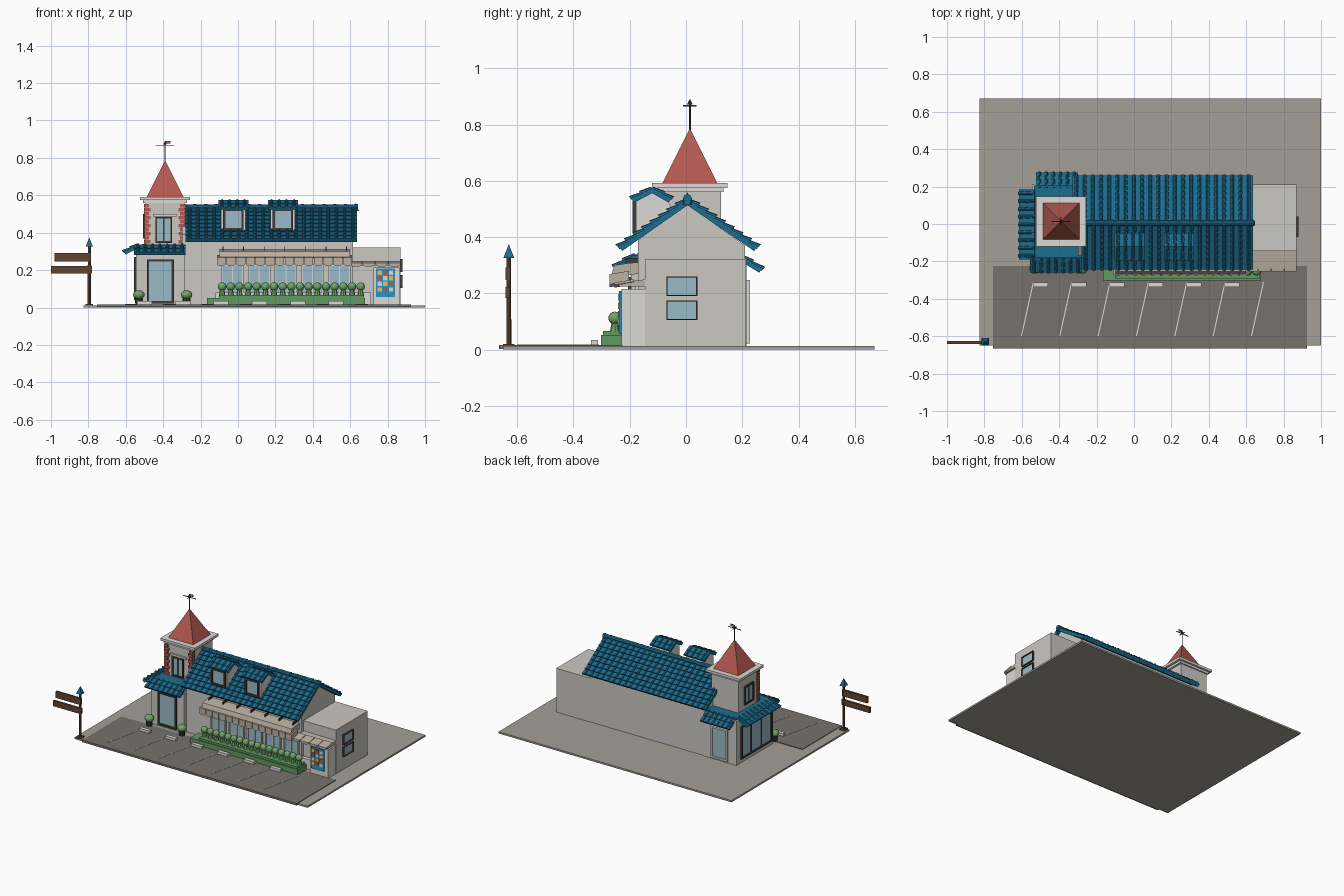
import bpy, bmesh, math
from mathutils import Vector as V

if "Cube" in bpy.data.objects:
    bpy.data.objects.remove(bpy.data.objects["Cube"])

def mat(name, r, g, b):
    m = bpy.data.materials.new(name)
    m.diffuse_color = (r, g, b, 1)
    m.use_nodes = True
    m.node_tree.nodes["Principled BSDF"].inputs["Base Color"].default_value = m.diffuse_color
    return m

BLUE, RED = mat("blue_tile", .012, .15, .27), mat("red_tile", .45, .1, .08)
WALL, TRIM = mat("plaster", .6, .58, .54), mat("pale_trim", .72, .7, .67)
GROUND, ASPHALT = mat("paving", .37, .35, .31), mat("asphalt", .18, .165, .15)
GLASS, DARK = mat("glass", .33, .5, .58), mat("dark_frame", .05, .045, .04)
GREEN, LEAF = mat("planter_green", .12, .32, .12), mat("leaf", .16, .38, .14)
WOOD, CREAM = mat("wood", .12, .06, .03), mat("awning_cream", .5, .44, .36)
YELLOW, SKY = mat("yellow", .8, .55, .08), mat("panel_blue", .02, .3, .6)

def obj(name, bm, m):
    bmesh.ops.recalc_face_normals(bm, faces=bm.faces)
    me = bpy.data.meshes.new(name)
    bm.to_mesh(me)
    bm.free()
    me.materials.append(m)
    o = bpy.data.objects.new(name, me)
    bpy.context.collection.objects.link(o)
    return o

def hexa(bm, low, high):
    """Closed prism between two matching loops of points."""
    a, b = [bm.verts.new(p) for p in low], [bm.verts.new(p) for p in high]
    n = len(a)
    bm.faces.new(a[::-1])
    bm.faces.new(b)
    for i in range(n):
        bm.faces.new((a[i], a[(i + 1) % n], b[(i + 1) % n], b[i]))

def add_box(bm, x0, x1, y0, y1, z0, z1):
    loop = [(x0, y0), (x1, y0), (x1, y1), (x0, y1)]
    hexa(bm, [(x, y, z0) for x, y in loop], [(x, y, z1) for x, y in loop])

def boxes(name, m, *dims):
    bm = bmesh.new()
    for d in dims:
        add_box(bm, *d)
    return obj(name, bm, m)

def extrude_x(name, m, x0, x1, prof):
    bm = bmesh.new()
    hexa(bm, [(x0, y, z) for y, z in prof], [(x1, y, z) for y, z in prof])
    return obj(name, bm, m)

def cone(name, m, loc, r1, r2, h, n, turn=0):
    bm = bmesh.new()
    bmesh.ops.create_cone(bm, cap_ends=True, segments=n, radius1=r1, radius2=r2, depth=h)
    o = obj(name, bm, m)
    o.location = (loc[0], loc[1], loc[2] + h / 2)
    o.rotation_euler.z = turn
    return o

def ball(name, m, loc, r, sz=1):
    bm = bmesh.new()
    bmesh.ops.create_uvsphere(bm, u_segments=12, v_segments=8, radius=r)
    for f in bm.faces:
        f.smooth = True
    o = obj(name, bm, m)
    o.location, o.scale.z = loc, sz
    return o

def tiled(name, eave, u, top, width, rows, cols, t=.01):
    """Roof plane: slab, stepped courses and tapering barrel ribs."""
    o, u = V(eave), V(u)
    v = V(top) - o
    length = v.length
    v.normalize()
    w = u.cross(v)
    P = lambda a, b, c: o + u * a + v * b + w * c
    bm = bmesh.new()
    def slab(b0, b1, lo, h0, h1):
        hexa(bm, [P(0, b0, lo), P(0, b1, lo), P(0, b1, h1), P(0, b0, h0)],
             [P(width, b0, lo), P(width, b1, lo), P(width, b1, h1), P(width, b0, h0)])
    slab(0, length, -.014, 0, 0)
    d, s = length / rows, width / cols
    for r in range(rows):
        b0, b1 = r * d - .004, (r + 1) * d
        slab(b0, b1, -.004, t, .002)
        for c in range(cols):
            mid = (c + .5) * s
            rib = lambda b, R, h: [P(mid + R * math.cos(k * math.pi / 4), b,
                                     h + R * math.sin(k * math.pi / 4)) for k in range(5)]
            hexa(bm, rib(b0 - .002, s * .24, t * .9), rib(b1, s * .18, .001))
    return obj(name, bm, BLUE)

def window(name, c, w, h, side, frame=DARK, fw=.01, mull=0):
    """Frame bars and glass on a wall; side is the outward axis ('-y','y','-x','x')."""
    sgn = -1 if side[0] == '-' else 1
    def bar(a0, a1, z0, z1, dep):
        n = 1 if side[-1] == 'y' else 0
        lo, hi = sorted((c[n] - sgn * .005, c[n] + sgn * dep))
        if n:
            return (c[0] + a0, c[0] + a1, lo, hi, c[2] + z0, c[2] + z1)
        return (lo, hi, c[1] + a0, c[1] + a1, c[2] + z0, c[2] + z1)
    W, H = w / 2, h / 2
    bars = [bar(-W, -W + fw, -H, H, .012), bar(W - fw, W, -H, H, .012),
            bar(-W + fw, W - fw, H - fw, H, .012), bar(-W + fw, W - fw, -H, -H + fw, .012)]
    for i in range(mull):
        a = -W + w * (i + 1) / (mull + 1)
        bars.append(bar(a - .003, a + .003, -H + fw, H - fw, .009))
    boxes(name + "_frame", frame, *bars)
    boxes(name + "_glass", GLASS, bar(-W + fw, W - fw, -H + fw, H - fw, .004))

# ground, car park, bay lines and wheel stops
boxes("ground_slab", GROUND, (-.825, 1, -.65, .67, 0, .012))
boxes("car_park", ASPHALT, (-.755, .925, -.665, -.225, .002, .016))
bm = bmesh.new()
for i in range(7):
    x = -.605 + .205 * i
    lp = [(x, -.6), (x + .006, -.6), (x + .07, -.31), (x + .064, -.31)]
    hexa(bm, [(a, b, .014) for a, b in lp], [(a, b, .018) for a, b in lp])
obj("bay_lines", bm, TRIM)
boxes("wheel_stops", TRIM, *[(x - .04, x + .04, -.338, -.312, .014, .034)
                             for x in [-.5 + .205 * i for i in range(6)]])

# main hall, side annex, entrance block and tower
extrude_x("main_hall", WALL, -.3, .615, [(-.17, .01), (.21, .01), (.21, .37), (.005, .515), (-.17, .39)])
boxes("annex", WALL, (.6, .868, -.145, .212, .01, .322))
boxes("entrance_block", WALL, (-.545, -.285, -.195, .215, .01, .325))
boxes("entrance_roof_deck", BLUE, (-.535, -.28, -.19, .205, .32, .336))
boxes("tower_shaft", WALL, (-.497, -.287, -.1, .125, .33, .572))
boxes("tower_cornice", TRIM, (-.525, -.256, -.12, .148, .575, .592), (-.508, -.273, -.108, .134, .56, .575))
cone("tower_roof", RED, (-.39, .014, .592), .138, 0, .195, 4, math.pi / 4)
cone("spire_rod", DARK, (-.39, .014, .77), .003, .003, .105, 6)
cone("spire_tip", DARK, (-.39, .014, .872), .01, 0, .02, 6)
boxes("vane_arms", DARK, (-.44, -.34, .012, .016, .865, .869), (-.392, -.388, -.01, .038, .865, .869))
boxes("vane_flag", RED, (-.388, -.36, .012, .016, .876, .89))

# tower corner blocks, alternating widths
quoins = []
for i in range(10):
    w, z = (.036, .028)[i % 2], .342 + i * .0215
    for x0, x1 in ((-.503, -.503 + w), (-.281 - w, -.281)):
        quoins.append((x0, x1, -.108, -.09 + w * .3, z, z + .018))
boxes("tower_corner_blocks", RED, *quoins)
boxes("tower_lintel", TRIM, (-.455, -.33, -.112, -.098, .487, .5))

# windows and doors
window("tower_front_window", (-.397, -.1, .415), .09, .14, '-y', mull=1)
window("tower_left_window", (-.497, .013, .435), .1, .13, '-x', mull=1)
window("front_door", (-.415, -.195, .14), .145, .235, '-y', fw=.012)
window("entrance_side_window", (-.545, 0, .155), .34, .23, '-x', mull=2)
window("back_door", (-.415, .215, .135), .13, .225, 'y', TRIM, .012)
for k, z in enumerate((.14, .225)):
    window(f"annex_window_{k}", (.868, -.015, z), .11, .07, 'x', fw=.004)
for k in range(5):
    window(f"shop_window_{k}", (-.03 + .143 * k, -.17, .135), .12, .19, '-y', TRIM, .008, 1)
boxes("shop_sill", TRIM, (-.12, .71, -.187, -.16, .01, .08))

# main roof with ridge caps and finials
RY, RZ = .005, .53
tiled("roof_front", (-.28, -.235, .362), (1, 0, 0), (-.28, RY, RZ), .915, 8, 21)
tiled("roof_back", (.635, .25, .362), (-1, 0, 0), (.635, RY, RZ), .965, 8, 22)
for i in range(16):
    c = cone(f"ridge_cap_{i}", BLUE, (-.28 + .0575 * (i + .5), RY, RZ - .023), .013, .016, .06, 8)
    c.rotation_euler.y = math.pi / 2
cone("ridge_finial", BLUE, (.628, RY, .515), .022, 0, .045, 6)

# entrance skirt roofs
tiled("skirt_front", (-.555, -.252, .292), (1, 0, 0), (-.555, -.18, .336), .275, 2, 7, .007)
tiled("skirt_left", (-.608, .185, .295), (0, -1, 0), (-.53, .185, .336), .375, 2, 9, .007)
tiled("skirt_back", (-.3, .268, .285), (-1, 0, 0), (-.3, .19, .334), .225, 2, 6, .007)

# dormers
for k, x in enumerate((-.025, .24)):
    extrude_x(f"dormer_{k}", TRIM, x - .065, x + .065,
              [(-.178, .4), (0, .4), (-.07, .54), (-.12, .562), (-.178, .53)])
    window(f"dormer_window_{k}", (x, -.178, .47), .11, .115, '-y', fw=.012)
    tiled(f"dormer_roof_front_{k}", (x - .08, -.19, .535), (1, 0, 0), (x - .08, -.12, .572), .16, 2, 4, .006)
    tiled(f"dormer_roof_back_{k}", (x + .08, -.055, .535), (-1, 0, 0), (x + .08, -.12, .572), .16, 2, 4, .006)

# awnings with hanging valance tabs
extrude_x("awning_top", CREAM, -.1, .6, [(-.17, .27), (-.2, .265), (-.265, .27), (-.255, .3), (-.2, .308), (-.17, .31)])
def valance(name, x0, x1, n, y, z0, z1):
    bm = bmesh.new()
    s = (x1 - x0) / n
    for i in range(n):
        a, b, e = x0 + i * s + .002, x0 + (i + 1) * s - .002, s * .2
        lp = [(a, z1), (a, z0 + .01), (a + e, z0), (b - e, z0), (b, z0 + .01), (b, z1)]
        hexa(bm, [(p, y, q) for p, q in lp], [(p, y + .07, q + .012) for p, q in lp])
    return obj(name, bm, CREAM)
valance("awning_valance", -.115, .612, 14, -.272, .222, .268)
extrude_x("side_awning", CREAM, .6, .868, [(-.14, .225), (-.24, .225), (-.24, .238), (-.14, .25)])
valance("side_awning_tabs", .595, .872, 4, -.255, .22, .238)
boxes("awning_brackets", DARK, *[(x - .002, x + .002, -.215, -.165, .3, .325)
                                 for x in [-.08 + .11 * i for i in range(7)]])

# planter with round shrubs
boxes("planter", GREEN, (-.165, .68, -.303, -.205, .012, .052), (-.1, .67, -.295, -.21, .05, .066))
for i in range(17):
    x = -.085 + .0463 * i
    cone(f"shrub_stem_{i}", LEAF, (x, -.253, .06), .018, .01, .045, 8)
    ball(f"shrub_{i}", LEAF, (x, -.253, .112), .023)
for k, x in enumerate((-.53, -.275)):
    cone(f"entrance_pot_{k}", DARK, (x, -.235, .012), .018, .022, .035, 8)
    ball(f"entrance_shrub_{k}", LEAF, (x, -.235, .068), .031, .8)

# display panel with coloured tiles
boxes("panel_cabinet", TRIM, (.725, .867, -.23, -.14, .012, .215))
boxes("panel_face", SKY, (.737, .84, -.238, -.228, .055, .208))
for j, m in enumerate((YELLOW, RED, TRIM)):
    boxes(f"panel_squares_{j}", m, *[(.746 + .03 * c, .77 + .03 * c, -.242, -.236, .085 + .03 * r, .108 + .03 * r)
                                     for r in range(4) for c in range(3) if (r * 2 + c) % 3 == j])

# signpost with two blank boards
cone("sign_post", WOOD, (-.795, -.63, .004), .009, .008, .325, 8)
boxes("sign_foot", WOOD, (-.815, -.775, -.65, -.61, .004, .02))
cone("sign_cap", BLUE, (-.795, -.63, .325), .028, 0, .05, 4, math.pi / 4)
boxes("sign_boards", WOOD, (-.98, -.785, -.642, -.626, .247, .292), (-1, -.78, -.642, -.626, .183, .222))
